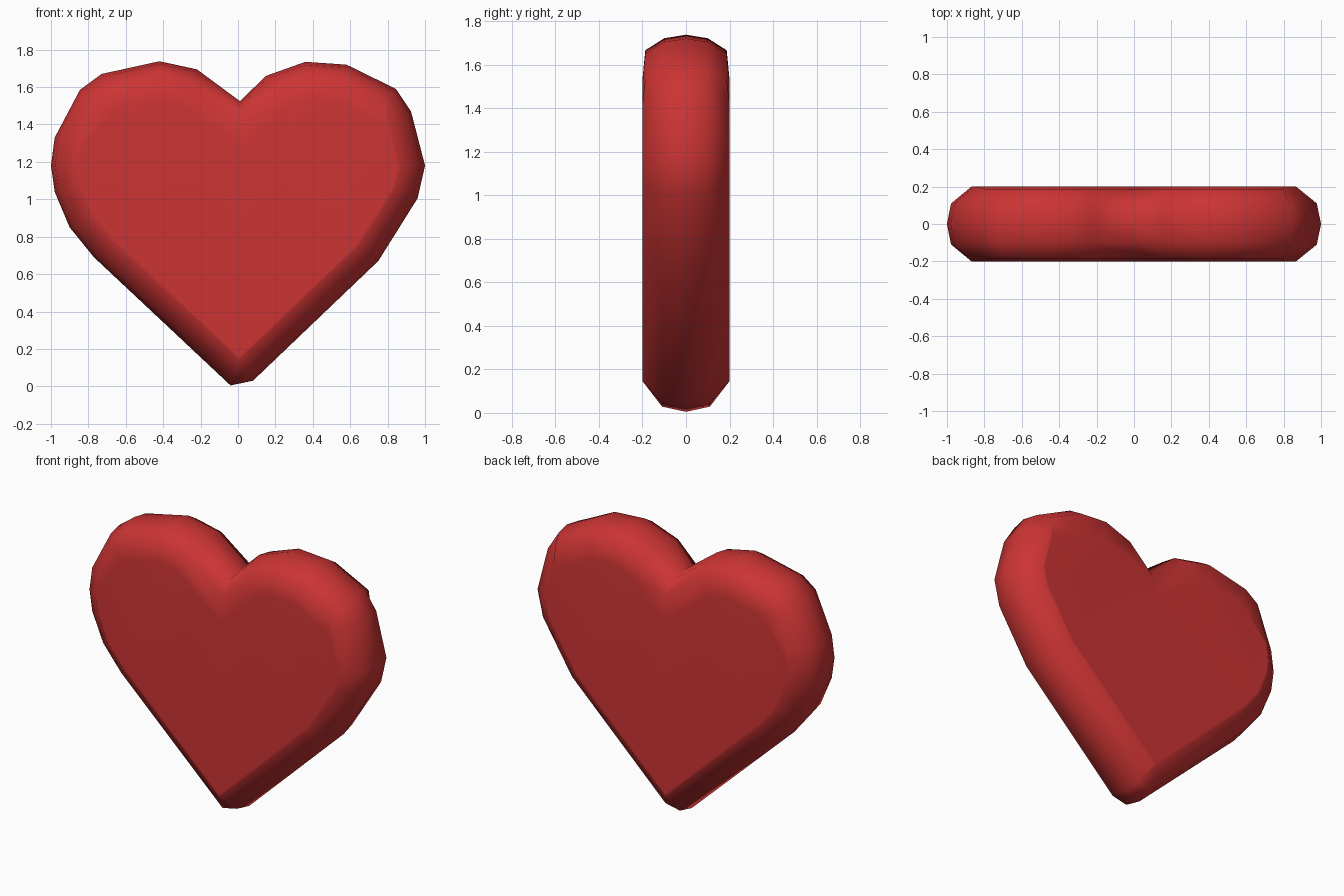
import bpy, bmesh
from mathutils import Vector

if "Cube" in bpy.data.objects:
    bpy.data.objects.remove(bpy.data.objects["Cube"])

# Heart outline at the middle of its thickness (x, z), clockwise from the notch
OUTLINE = [Vector(p) for p in [
    (0.01, 1.525), (0.15, 1.66), (0.36, 1.735), (0.58, 1.72), (0.845, 1.59),
    (0.925, 1.47), (1.0, 1.18), (0.96, 1.005), (0.75, 0.67), (0.08, 0.03),
    (-0.04, 0.005), (-0.77, 0.69), (-0.9, 0.85), (-0.98, 1.04), (-1.0, 1.18),
    (-0.98, 1.33), (-0.845, 1.585), (-0.73, 1.67), (-0.42, 1.738), (-0.22, 1.695)]]
N = len(OUTLINE)


def inset_point(i, dist):
    """Mitred inward offset of one outline point."""
    p = OUTLINE[i]
    a = (p - OUTLINE[i - 1]).normalized()
    b = (OUTLINE[(i + 1) % N] - p).normalized()
    na, nb = Vector((a.y, -a.x)), Vector((b.y, -b.x))
    return p + (na + nb) * (dist / (1 + na.dot(nb)))


def ring(bm, low, lobe):
    """One closed ring; (inset, y) differs between the body and the lobe tops."""
    verts = []
    for i, p in enumerate(OUTLINE):
        d, y = lobe if p.y > 1.5 else low
        q = inset_point(i, d)
        verts.append(bm.verts.new((q.x, y, q.y)))
    return verts


def bridge(bm, r1, r2):
    for i in range(N):
        j = (i + 1) % N
        bm.faces.new((r1[i], r1[j], r2[j], r2[i]))


bm = bmesh.new()
middle = ring(bm, (0, 0), (0, 0))
caps = []
for s in (-1, 1):
    # Rounded rim stepping inward, then the broad flat face
    rim = ring(bm, (0.022, 0.11 * s), (0.016, 0.10 * s))
    edge = ring(bm, (0.13, 0.2 * s), (0.07, 0.187 * s))
    face = ring(bm, (0.145, 0.2 * s), (0.2, 0.2 * s))
    for r1, r2 in ((middle, rim), (rim, edge), (edge, face)):
        bridge(bm, r1, r2)
    caps.append(bm.faces.new(face))
bmesh.ops.recalc_face_normals(bm, faces=bm.faces)
bmesh.ops.triangulate(bm, faces=caps)
for f in bm.faces:
    f.smooth = True

mesh = bpy.data.meshes.new("heart")
bm.to_mesh(mesh)
bm.free()
heart = bpy.data.objects.new("heart", mesh)
bpy.context.collection.objects.link(heart)

red = bpy.data.materials.new("red")
red.diffuse_color = (0.6, 0.034, 0.034, 1)
red.use_nodes = True
red.node_tree.nodes["Principled BSDF"].inputs["Base Color"].default_value = red.diffuse_color
mesh.materials.append(red)
